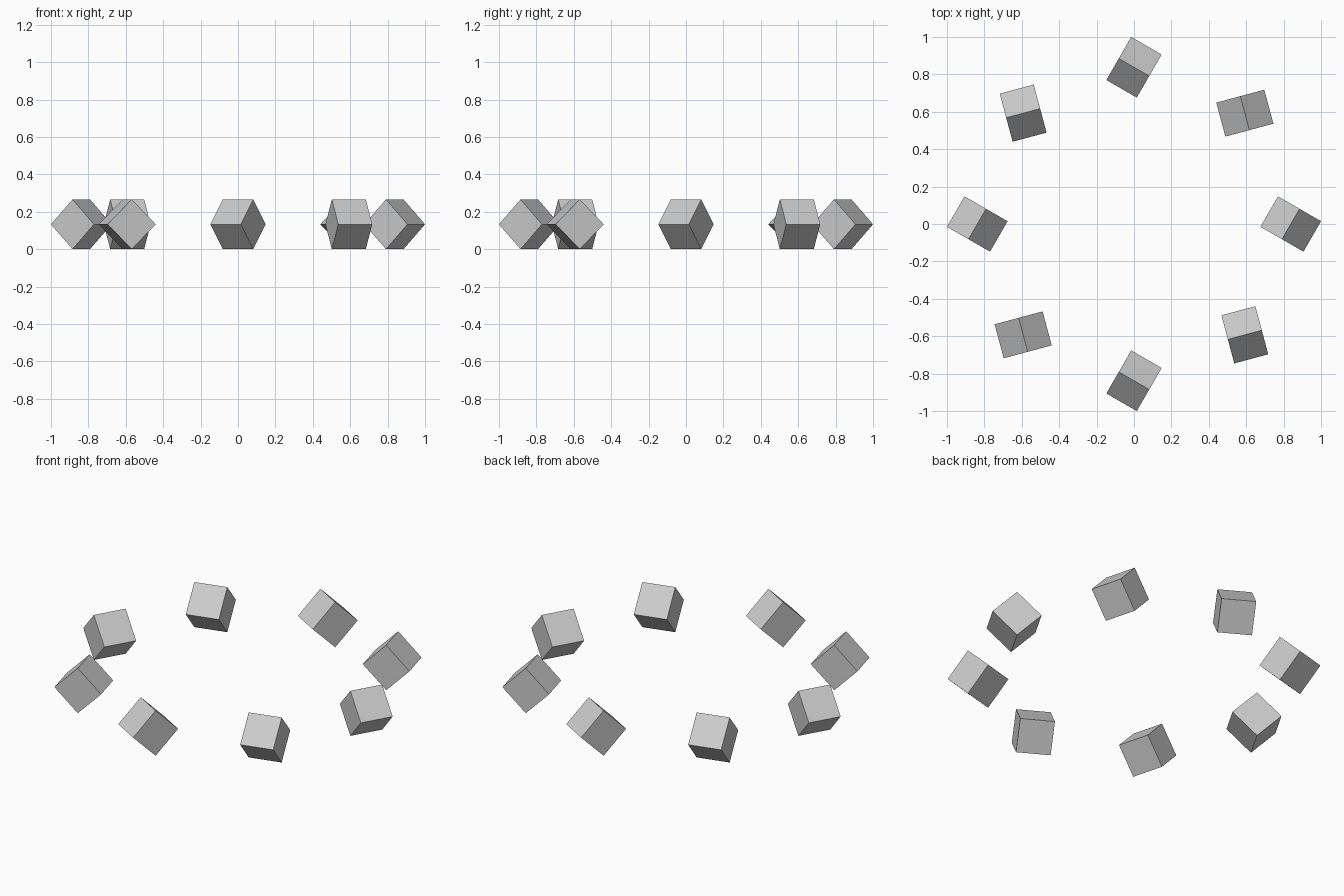
import bpy, math

if "Cube" in bpy.data.objects:
    bpy.data.objects.remove(bpy.data.objects["Cube"])

SIDE = 0.188                       # cube edge length
RING = 0.838                       # ring radius
HEIGHT = SIDE * math.sqrt(2)       # cube balanced on an edge

# Ring of eight cubes, each tipped 45 degrees about a horizontal axis
for i in range(8):
    a = i * math.pi / 4
    bpy.ops.mesh.primitive_cube_add(
        size=SIDE,
        location=(RING * math.cos(a), RING * math.sin(a), HEIGHT / 2),
        rotation=(math.radians(45), 0, a + math.radians(60)))
    bpy.context.object.name = f"ring_cube_{i + 1}"
